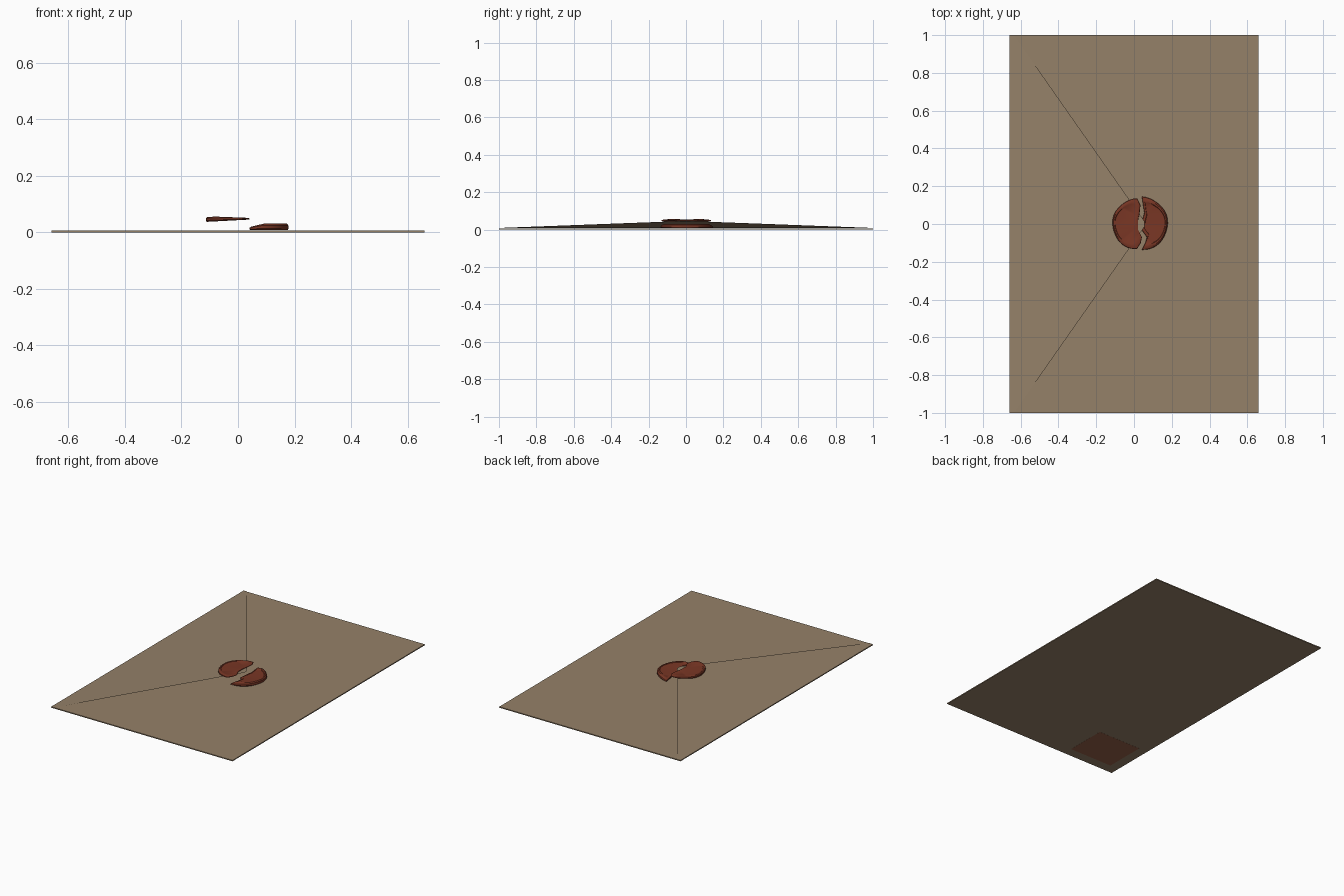
import bpy, bmesh, math
from mathutils import Vector

if "Cube" in bpy.data.objects:
    bpy.data.objects.remove(bpy.data.objects["Cube"])


def material(name, rgb):
    m = bpy.data.materials.new(name)
    m.diffuse_color = (*rgb, 1)
    m.use_nodes = True
    m.node_tree.nodes["Principled BSDF"].inputs["Base Color"].default_value = m.diffuse_color
    return m


paper = material("kraft_paper", (0.30, 0.22, 0.14))
wax = material("red_wax", (0.19, 0.037, 0.018))
stamp_ink = material("stamp_brown", (0.30, 0.12, 0.065))


def finish(name, bm, mat):
    bmesh.ops.recalc_face_normals(bm, faces=bm.faces)
    me = bpy.data.meshes.new(name)
    bm.to_mesh(me)
    bm.free()
    ob = bpy.data.objects.new(name, me)
    bpy.context.collection.objects.link(ob)
    me.materials.append(mat)
    return ob


def slab(name, x0, x1, y0, y1, z0, z1, mat):
    bm = bmesh.new()
    bmesh.ops.create_cube(bm, size=1)
    for v in bm.verts:
        v.co = ((x0 + x1) / 2 + v.co.x * (x1 - x0),
                (y0 + y1) / 2 + v.co.y * (y1 - y0),
                (z0 + z1) / 2 + v.co.z * (z1 - z0))
    return finish(name, bm, mat)


# Envelope body, with a stamp on the underside
slab("envelope_body", -0.66, 0.66, -1, 1, 0.0005, 0.007, paper)
slab("stamp", -0.595, -0.28, -0.935, -0.66, 0, 0.002, stamp_ink)

# Lifted triangular flap, hinged on the left edge
HINGE, APEX = Vector((-0.66, 0.0075)), Vector((0.055, 0.046))


def flap_z(x):
    return HINGE.y + (x - HINGE.x) / (APEX.x - HINGE.x) * (APEX.y - HINGE.y)


bm = bmesh.new()
outline = [(-0.66, -1), (-0.635, -1), (0.055, -0.015), (0.055, 0.015), (-0.635, 1), (-0.66, 1)]
bm.faces.new([bm.verts.new((x, y, flap_z(x))) for x, y in outline])
bm.normal_update()
finish("flap", bm, paper)


def seal_half(name, crack, centre, radius, side, base, thick):
    """Wax piece: wavy crack on one side, arc on the other, rounded rim."""
    cx, cy = centre
    top, bot = (Vector(crack[0]) - Vector(centre)), (Vector(crack[-1]) - Vector(centre))
    a0, a1 = math.atan2(bot.y, bot.x), math.atan2(top.y, top.x)
    if side < 0:
        a0 -= 2 * math.pi if a0 > 0 else 0
        a1 -= 2 * math.pi if a1 > 0 else 0
    n = 18
    pts = [Vector(p) for p in crack]
    for i in range(1, n):
        a = a0 + (a1 - a0) * i / n
        r = radius * (1 + 0.012 * math.sin(5 * a))
        pts.append(Vector((cx + r * math.cos(a), cy + r * math.sin(a))))
    pivot = Vector((cx + side * radius * 0.55, cy))
    bm = bmesh.new()
    rings = []
    # scale and height of each outline layer
    for s, h in ((0.95, 0), (1, 0.3), (0.985, 0.75), (0.90, 1), (0.80, 1), (0.77, 0.88)):
        ring = []
        for p in pts:
            q = pivot + (p - pivot) * s
            ring.append(bm.verts.new((q.x, q.y, base(q.x) + h * thick(q.x))))
        rings.append(ring)
    m = len(pts)
    for lo, hi in zip(rings, rings[1:]):
        for i in range(m):
            j = (i + 1) % m
            bm.faces.new((lo[i], lo[j], hi[j], hi[i]))
    for ring in (rings[0], rings[-1]):
        f = bm.faces.new(ring)
        bmesh.ops.triangulate(bm, faces=[f])
    ob = finish(name, bm, wax)
    bpy.context.view_layer.objects.active = ob
    ob.select_set(True)
    bpy.ops.object.shade_smooth_by_angle(angle=math.radians(30))
    ob.select_set(False)


# Broken wax seal: left half on the flap, right half on the body
left_crack = [(0.018, 0.135), (0.034, 0.10), (0.030, 0.06), (0.022, 0.02),
              (0.022, -0.03), (0.042, -0.07), (0.036, -0.10), (0.016, -0.132)]
seal_half("seal_left", left_crack, (0.022, 0), 0.136, -1,
          lambda x: flap_z(x) + 0.0005, lambda x: 0.017 - 0.012 * max(0, x + 0.08) / 0.13)
right_crack = [(0.042, 0.145), (0.048, 0.10), (0.055, 0.06), (0.044, 0.02),
               (0.040, -0.03), (0.068, -0.07), (0.060, -0.10), (0.042, -0.137)]
seal_half("seal_right", right_crack, (0.038, 0.002), 0.141, 1,
          lambda x: 0.008, lambda x: min(0.023, 0.011 + 0.012 * (x - 0.04) / 0.05))
